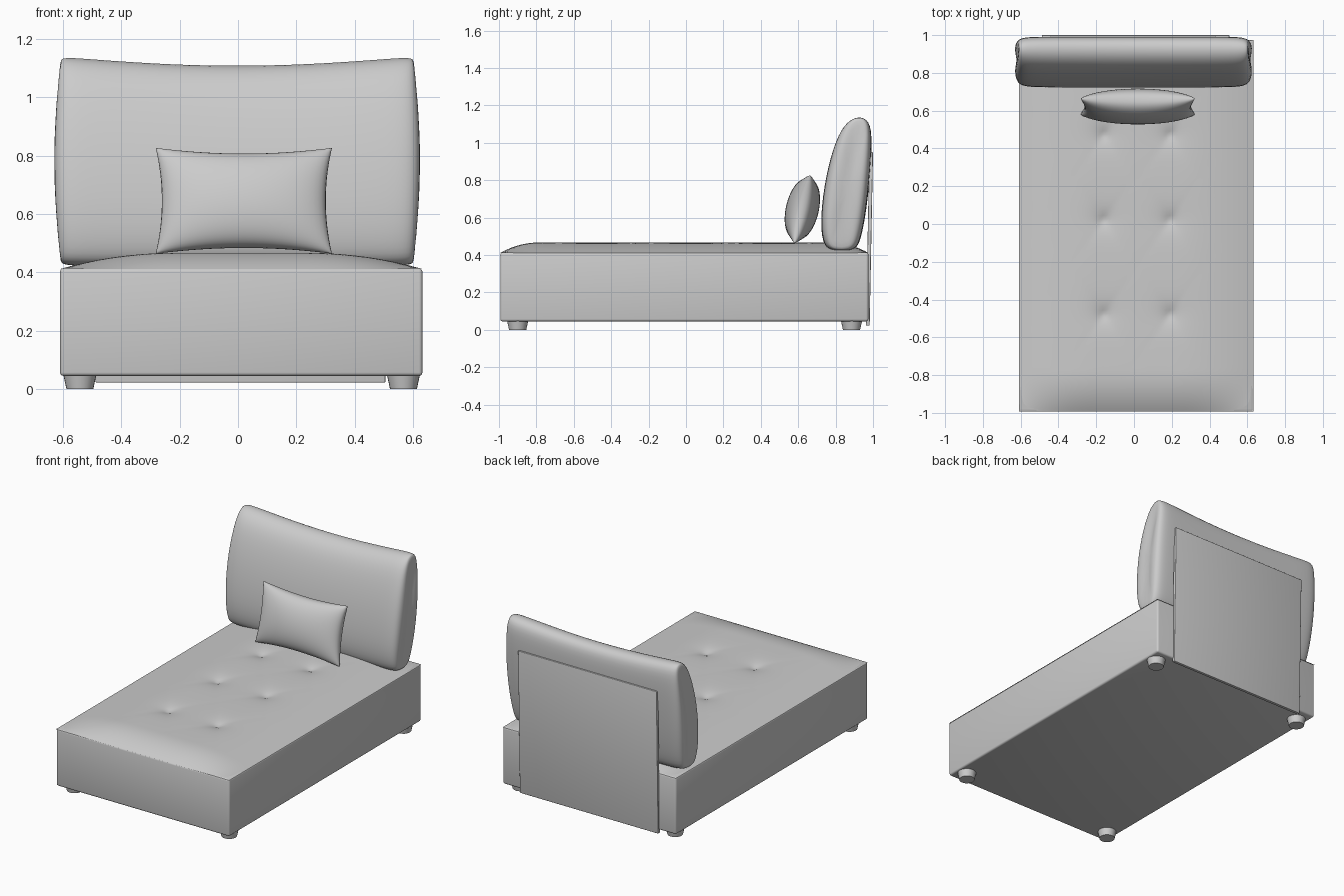
import bpy, bmesh, math
from mathutils import Matrix, Vector

default = bpy.data.objects.get("Cube")
if default:
    bpy.data.objects.remove(default, do_unlink=True)

fabric = bpy.data.materials.new("grey fabric")
fabric.use_nodes = True
GREY = (0.6, 0.6, 0.6, 1)
fabric.diffuse_color = GREY
fabric.node_tree.nodes["Principled BSDF"].inputs["Base Color"].default_value = GREY


def finish(name, bm, subdivide=0, angle=40):
    """Turn a bmesh into a smooth shaded, coloured object."""
    bmesh.ops.recalc_face_normals(bm, faces=bm.faces)
    mesh = bpy.data.meshes.new(name)
    bm.to_mesh(mesh)
    bm.free()
    obj = bpy.data.objects.new(name, mesh)
    bpy.context.collection.objects.link(obj)
    mesh.materials.append(fabric)
    if subdivide:
        mod = obj.modifiers.new("Smooth", "SUBSURF")
        mod.levels = mod.render_levels = subdivide
    bpy.ops.object.select_all(action="DESELECT")
    obj.select_set(True)
    bpy.context.view_layer.objects.active = obj
    bpy.ops.object.shade_smooth_by_angle(angle=math.radians(angle))
    return obj


def box(name, x, y, z, bevel):
    bm = bmesh.new()
    bmesh.ops.create_cube(bm, size=1)
    for v in bm.verts:
        v.co = [(lo + hi) / 2 + c * (hi - lo) for c, (lo, hi) in zip(v.co, (x, y, z))]
    bmesh.ops.bevel(bm, geom=bm.edges[:], offset=bevel, segments=3, profile=0.5, affect="EDGES")
    return finish(name, bm)


# Upholstered base
X0, X1, Y0, Y1 = -0.61, 0.632, -0.993, 0.975
box("base", (X0, X1), (Y0, Y1), (0.045, 0.414), 0.012)

# Tufted seat top: a domed sheet with six button dimples
tufts = [(x, y) for x in (-0.16, 0.19) for y in (-0.48, 0.02, 0.47)]


def seat_height(x, y):
    dx = min(x - X0, X1 - x) / 0.42
    dy = min(y - Y0, Y1 - y) / 0.22
    rise = 0.056
    for d in (dx, dy):
        rise *= 1 - (1 - min(max(d, 0), 1)) ** 2.2
    for tx, ty in tufts:
        ax, ay = abs(x - tx), abs(y - ty)
        r = math.hypot(ax, ay)
        rise -= 0.026 * math.exp(-r / 0.05)
        # Soft diagonal pleats running out of each button
        rise -= 0.004 * math.exp(-abs(ax - ay * 0.7) / 0.025 - r / 0.12)
    return 0.411 + rise


bm = bmesh.new()
bmesh.ops.create_grid(bm, x_segments=70, y_segments=110, size=1)
for v in bm.verts:
    x = X0 + (X1 - X0) * (v.co.x + 1) / 2
    y = Y0 + (Y1 - Y0) * (v.co.y + 1) / 2
    v.co = (x, y, seat_height(x, y))
finish("seat_top", bm)

# Backrest cushion: side profile lofted across the width
profile = [(0.76, 0.425), (0.73, 0.47), (0.717, 0.6), (0.745, 0.83), (0.80, 1.03),
           (0.855, 1.12), (0.92, 1.15), (0.985, 1.13), (0.995, 1.03), (0.985, 0.85),
           (0.965, 0.65), (0.935, 0.48), (0.905, 0.425), (0.83, 0.42)]
stations = [(-1, 0.55), (-0.985, 0.2), (-0.93, 0.04), (-0.8, 0), (-0.4, 0), (0, 0)]
stations += [(-s, e) for s, e in reversed(stations[:-1])]
bm = bmesh.new()
rings = []
for s, pinch in stations:
    ring = []
    for y, z in profile:
        t = (z - 0.42) / 0.73
        mid = 0.825 + 0.10 * t
        bow = 0.61 + 0.024 * math.sin(math.pi * min(max(t, 0), 1))
        zz = 0.77 + (z - 0.77) * (1 - 0.1 * pinch) - 0.036 * t * (1 - s * s)
        ring.append(bm.verts.new((s * bow - 0.003, mid + (y - mid) * (1 - pinch), zz)))
    rings.append(ring)
for a, b in zip(rings, rings[1:]):
    for i in range(len(profile)):
        j = (i + 1) % len(profile)
        bm.faces.new((a[i], a[j], b[j], b[i]))
bm.faces.new(rings[0])
bm.faces.new(rings[-1])
finish("backrest_cushion", bm, subdivide=2, angle=80)

# Scatter pillow: two puffed sheets joined at a pinched outline
N = 28
bm = bmesh.new()
tilt = Matrix.Rotation(math.radians(-13), 4, "X")
for side in (-1, 1):
    rows = []
    for i in range(N + 1):
        row = []
        for j in range(N + 1):
            u = math.sin(math.pi * (i / N - 0.5))
            w = math.sin(math.pi * (j / N - 0.5))
            puff = 0.088 * ((1 - u * u) * (1 - w * w)) ** 0.42
            x = 0.302 * u * (1 - 0.07 * (1 - w * w))
            z = 0.186 * w * (1 - 0.12 * (1 - u * u))
            p = tilt @ Vector((x, side * puff, z))
            row.append(bm.verts.new(p + Vector((0.02, 0.622, 0.645))))
        rows.append(row)
    for a, b in zip(rows, rows[1:]):
        for j in range(N):
            bm.faces.new((a[j], a[j + 1], b[j + 1], b[j]))
bmesh.ops.remove_doubles(bm, verts=bm.verts, dist=0.0005)
finish("pillow", bm, angle=100)

# Back support panel, leaning slightly backwards
panel = box("back_panel", (-0.488, 0.505), (0.962, 0.982), (0.022, 0.95), 0.004)
for v in panel.data.vertices:
    v.co.y += 0.018 * (v.co.z - 0.022) / 0.93

# Tapered feet
for side, x in (("right", -0.542), ("left", 0.567)):
    for end, y in (("front", -0.9), ("back", 0.885)):
        bm = bmesh.new()
        bmesh.ops.create_cone(bm, cap_ends=True, segments=24, radius1=0.046, radius2=0.058,
                              depth=0.055, matrix=Matrix.Translation((x, y, 0.0275)))
        finish(f"{end}_{side}_foot", bm)
